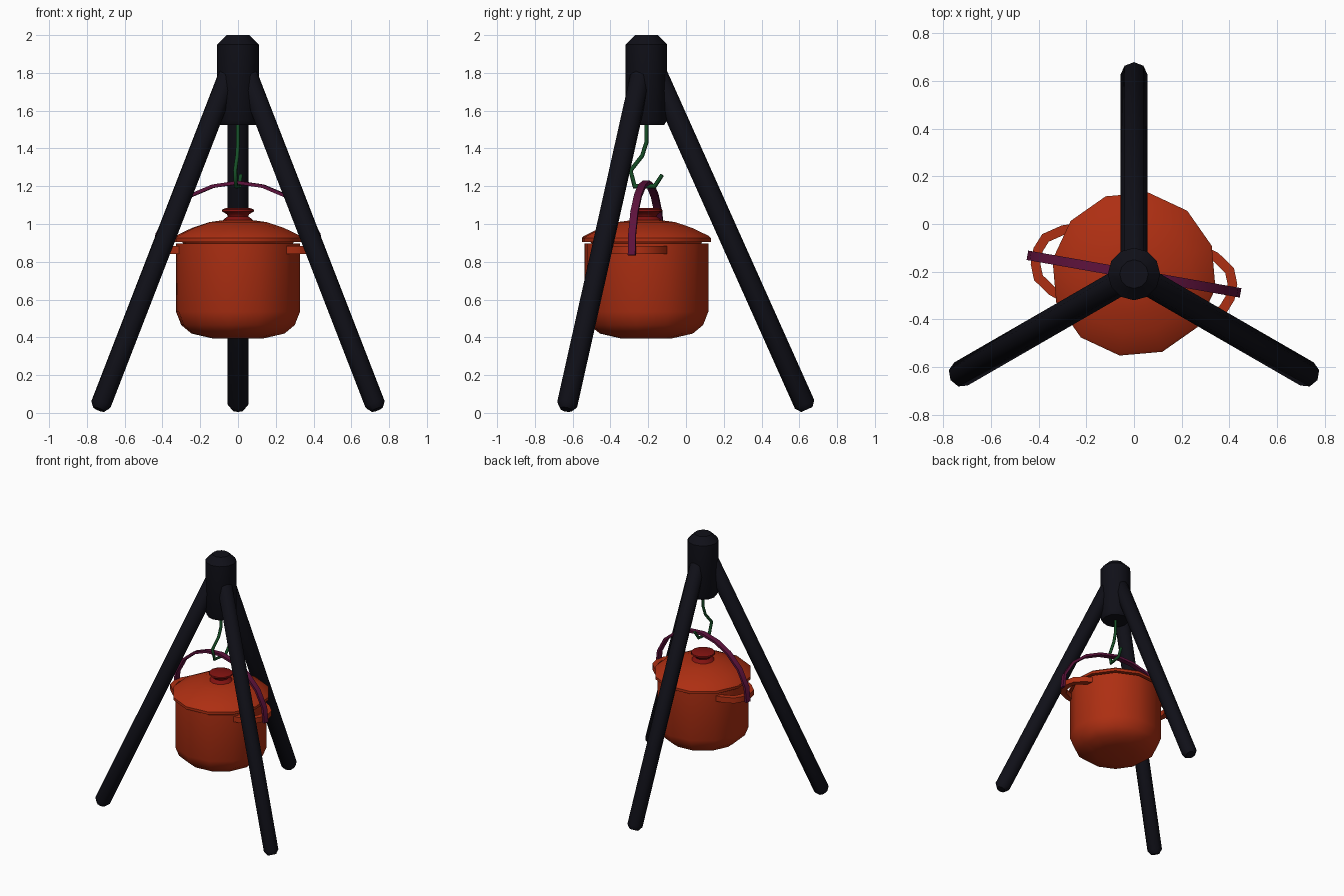
import bpy, bmesh, math
from mathutils import Vector, Matrix

if "Cube" in bpy.data.objects:
    bpy.data.objects.remove(bpy.data.objects["Cube"])

CY = -0.21                                   # tripod axis sits off the origin
TURN = Matrix.Translation((0, CY, 0)) @ Matrix.Rotation(math.radians(-10), 4, 'Z')


def mat(name, rgb):
    m = bpy.data.materials.new(name)
    m.diffuse_color = (*rgb, 1)
    m.use_nodes = True
    m.node_tree.nodes["Principled BSDF"].inputs["Base Color"].default_value = m.diffuse_color
    return m


BLACK = mat("black_iron", (0.005, 0.005, 0.009))
ORANGE = mat("orange_enamel", (0.42, 0.028, 0.006))
RED = mat("red_knob", (0.22, 0.006, 0.005))
PURPLE = mat("purple_bail", (0.11, 0.006, 0.045))
GREEN = mat("green_hook", (0.008, 0.08, 0.02))


def finish(name, bm, matrix, material, angle=40):
    bmesh.ops.recalc_face_normals(bm, faces=bm.faces)
    me = bpy.data.meshes.new(name)
    bm.to_mesh(me)
    bm.free()
    me.transform(matrix)
    me.materials.append(material)
    ob = bpy.data.objects.new(name, me)
    bpy.context.collection.objects.link(ob)
    bpy.ops.object.select_all(action='DESELECT')
    ob.select_set(True)
    bpy.context.view_layer.objects.active = ob
    bpy.ops.object.shade_smooth_by_angle(angle=math.radians(angle))
    return ob


def skin(bm, rings):
    """Join successive vertex rings with quads and cap both ends."""
    n = len(rings[0])
    for a, b in zip(rings, rings[1:]):
        for i in range(n):
            j = (i + 1) % n
            bm.faces.new((a[i], a[j], b[j], b[i]))
    bm.faces.new(rings[0])
    bm.faces.new(rings[-1])


def lathe(name, profile, sides, matrix, material, angle=40):
    bm = bmesh.new()
    rings = [[bm.verts.new((r * math.cos(math.tau * i / sides),
                            r * math.sin(math.tau * i / sides), z))
              for i in range(sides)] for r, z in profile]
    skin(bm, rings)
    return finish(name, bm, matrix, material, angle)


def sweep(name, path, section, place, material, angle=40):
    """Sweep a section (in-plane, lateral) along a mitred planar path."""
    bm = bmesh.new()
    pts = [Vector(p) for p in path]
    rings = []
    for k, p in enumerate(pts):
        d0 = (p - pts[k - 1]).normalized() if k else None
        d1 = (pts[k + 1] - p).normalized() if k < len(pts) - 1 else None
        d = ((d0 or d1) + (d1 or d0)).normalized()
        n = Vector((-d.y, d.x)) / max(d.dot(d1 or d0), 0.5)
        rings.append([bm.verts.new(place(*(p + n * a), b)) for a, b in section])
    skin(bm, rings)
    return finish(name, bm, TURN, material, angle)


def box(a, b):
    return [(-a, -b), (a, -b), (a, b), (-a, b)]


# Tripod head
lathe("tripod_head", [(0.065, 1.525), (0.095, 1.525), (0.11, 1.55), (0.11, 1.95),
                      (0.06, 2.0)], 12, Matrix.Translation((0, CY, 0)), BLACK)

# Three splayed legs, chamfered at the ends
foot, top = Vector((0.85, 0, 0.018)), Vector((0.035, 0, 1.84))
axis = top - foot
L = axis.length
for name, deg in (("back_leg", 90), ("left_leg", 210), ("right_leg", 330)):
    m = (Matrix.Translation((0, CY, 0)) @ Matrix.Rotation(math.radians(deg), 4, 'Z')
         @ Matrix.Translation(foot) @ axis.to_track_quat('Z', 'Y').to_matrix().to_4x4())
    lathe(name, [(0.033, 0), (0.056, 0.03), (0.056, L - 0.03), (0.033, L)],
          8, m, BLACK, 50)

# Pot body and lid
lathe("pot_body", [(0.14, 0.395), (0.25, 0.42), (0.305, 0.465), (0.333, 0.535),
                   (0.333, 0.897), (0.30, 0.897)], 12, TURN, ORANGE)
lathe("pot_lid", [(0.29, 0.89), (0.30, 0.905), (0.347, 0.905), (0.347, 0.925),
                  (0.335, 0.937), (0.25, 0.978), (0.155, 1.01), (0.08, 1.02)],
      12, TURN, ORANGE)
lathe("lid_knob", [(0.085, 1.015), (0.075, 1.027), (0.055, 1.04), (0.06, 1.052),
                   (0.087, 1.067), (0.085, 1.077), (0.065, 1.084)], 12, TURN, RED)

# Side loop handles
loop = [(0.27, 0.148), (0.325, 0.13), (0.392, 0.085), (0.414, 0.03),
        (0.414, -0.03), (0.392, -0.085), (0.325, -0.13), (0.27, -0.148)]
for side, s in (("right", 1), ("left", -1)):
    sweep(side + "_handle", loop, box(0.02, 0.021),
          lambda u, v, w, s=s: (s * u, v, 0.863 + w), ORANGE)

# Bail strap arching over the lid
half = [(0.445, 0.835), (0.432, 0.945), (0.365, 1.06), (0.255, 1.15), (0.135, 1.2)]
bail = half + [(0, 1.22)] + [(-x, z) for x, z in reversed(half)]
sweep("bail_strap", bail, box(0.009, 0.02), lambda u, v, w: (u, w, v), PURPLE)

# Hook hanging from the head
hook = [(0, 1.56), (0, 1.43), (-0.023, 1.36), (-0.085, 1.283), (-0.063, 1.2),
        (0.045, 1.2), (0.085, 1.26)]
ring = [(0.011 * math.cos(math.tau * i / 6), 0.011 * math.sin(math.tau * i / 6))
        for i in range(6)]
sweep("hanging_hook", hook, ring, lambda u, v, w: (w, u, v), GREEN, 65)
